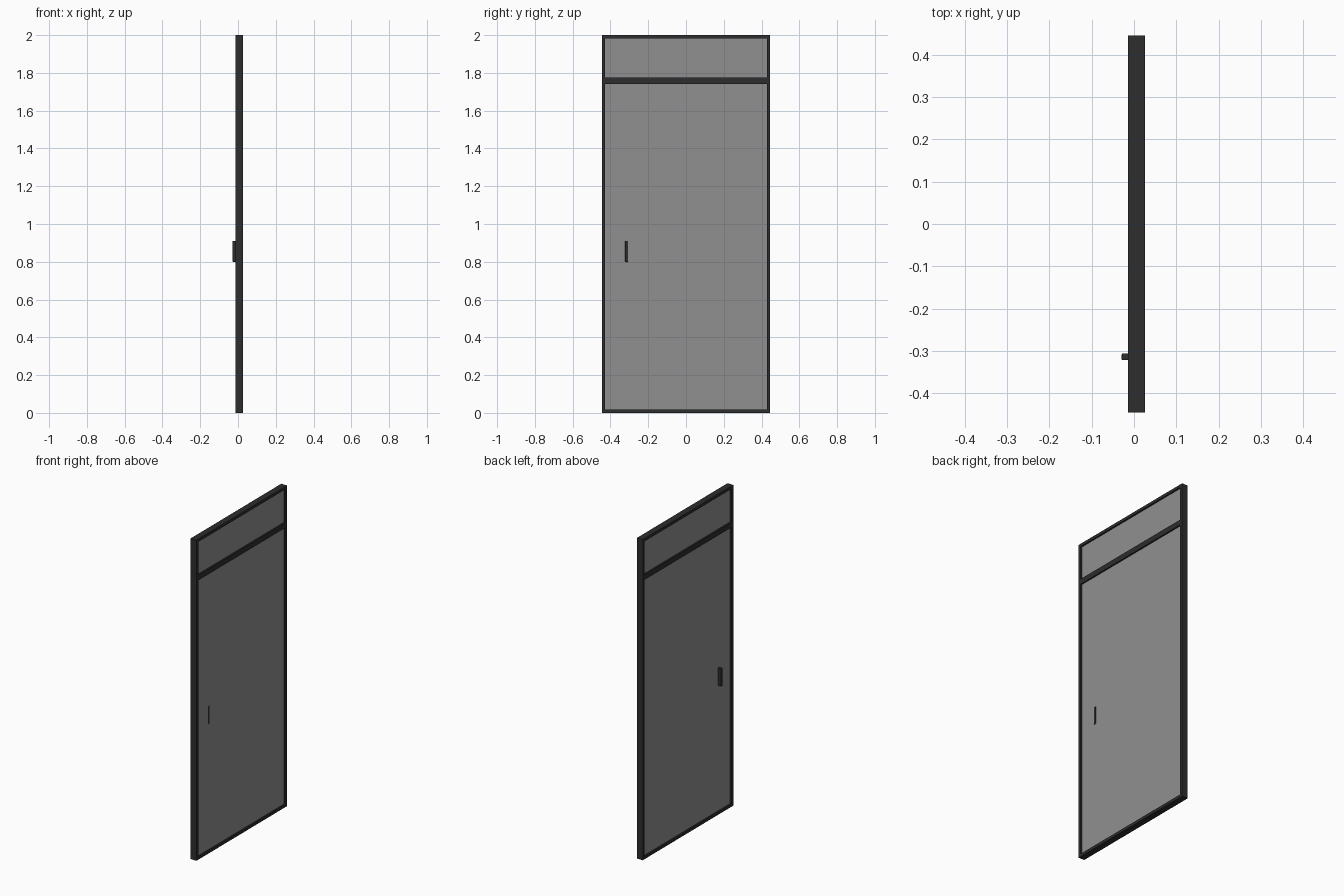
import bpy
import bmesh
from mathutils import Vector

cube = bpy.data.objects.get("Cube")
if cube:
    bpy.data.objects.remove(cube, do_unlink=True)


def make_material(name, value):
    mat = bpy.data.materials.new(name)
    mat.use_nodes = True
    color = (value, value, value, 1)
    mat.diffuse_color = color
    mat.node_tree.nodes["Principled BSDF"].inputs["Base Color"].default_value = color
    return mat


black = make_material("charcoal metal", 0.026)
grey = make_material("grey glass", 0.28)


def box(name, x, y, z, mat):
    """Box from (min, max) spans along each axis."""
    low, high = (Vector(c) for c in zip(x, y, z))
    bm = bmesh.new()
    bmesh.ops.create_cube(bm, size=1)
    bmesh.ops.scale(bm, vec=high - low, verts=bm.verts)
    bmesh.ops.translate(bm, vec=(low + high) / 2, verts=bm.verts)
    mesh = bpy.data.meshes.new(name)
    bm.to_mesh(mesh)
    bm.free()
    mesh.materials.append(mat)
    obj = bpy.data.objects.new(name, mesh)
    bpy.context.collection.objects.link(obj)
    return obj


HALF = 0.446
BAR = 0.018
INNER = HALF - BAR
DEPTH = (-0.014, 0.026)
PANE = (-0.005, 0.017)
RAIL = (1.742, 1.775)

# Frame: two stiles joined by three rails
box("front_stile", DEPTH, (-HALF, -INNER), (0, 2), black)
box("back_stile", DEPTH, (INNER, HALF), (0, 2), black)
for name, span in (("bottom_rail", (0, BAR)),
                   ("transom_rail", RAIL),
                   ("top_rail", (2 - BAR, 2))):
    box(name, DEPTH, (-INNER, INNER), span, black)

# Recessed door panel and transom panel
box("door_panel", PANE, (-INNER, INNER), (BAR, RAIL[0]), grey)
box("transom_panel", PANE, (-INNER, INNER), (RAIL[1], 2 - BAR), grey)

# Pull handle passing through the door panel, with softened edges
handle = box("handle", (-0.029, 0.02), (-0.322, -0.306), (0.80, 0.91), black)
bevel = handle.modifiers.new("soft edges", "BEVEL")
bevel.width = 0.002
bevel.segments = 2
